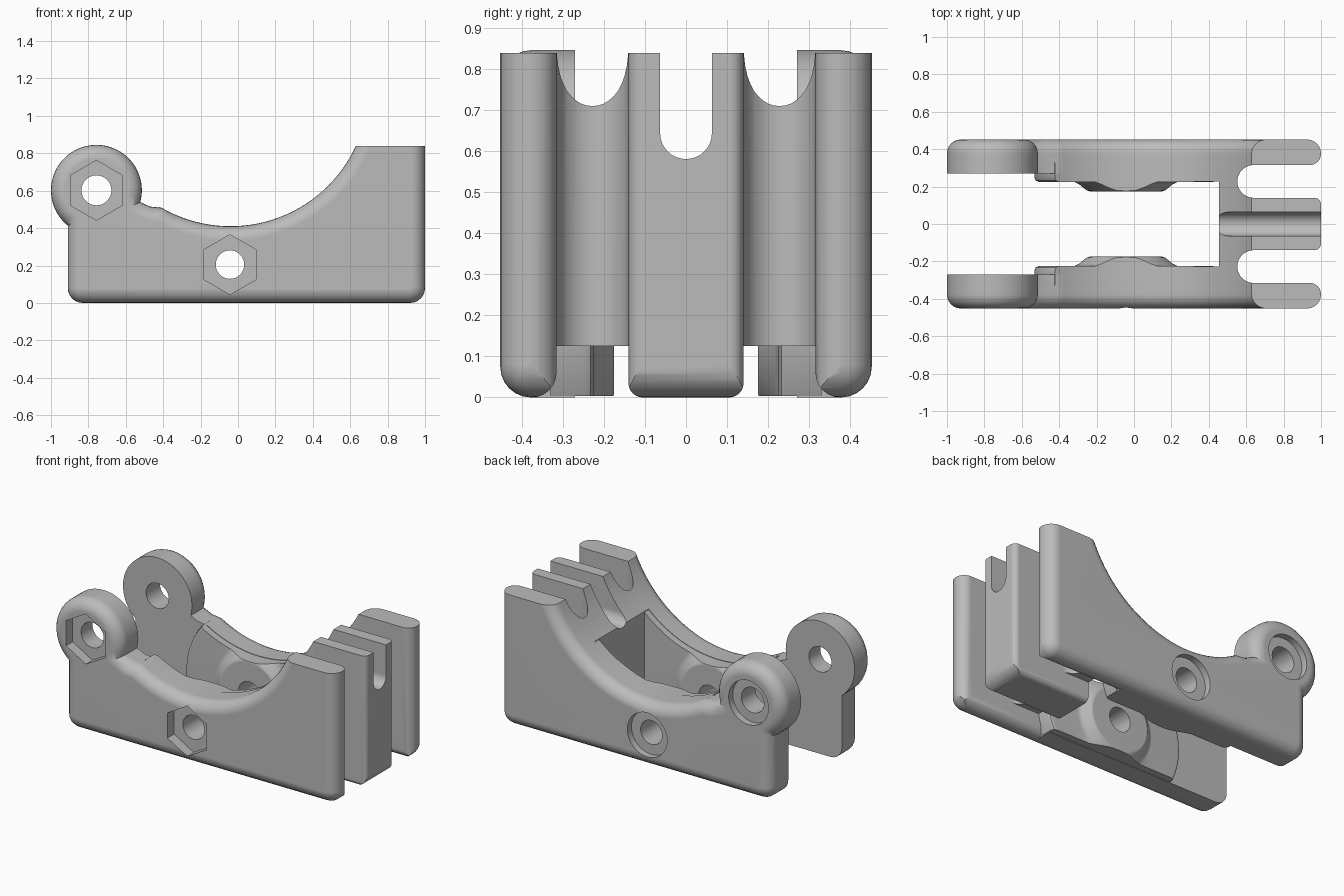
import bpy, bmesh
from math import sin, cos, radians

cube = bpy.data.objects.get("Cube")
if cube:
    bpy.data.objects.remove(cube, do_unlink=True)

grey = bpy.data.materials.new("plain_grey")
grey.use_nodes = True
grey.diffuse_color = (0.5, 0.5, 0.5, 1)
grey.node_tree.nodes["Principled BSDF"].inputs["Base Color"].default_value = (0.5, 0.5, 0.5, 1)

LUG, PIVOT = (-0.757, 0.602), (-0.043, 0.205)
SADDLE, SADDLE_R = (-0.04, 1.147), 0.737
OUT, INN, ROUND = 0.452, 0.27, 0.075
TOP = 0.838


def arc(c, r, a0, a1, n):
    """Points on an arc, angles in degrees."""
    steps = [radians(a0 + (a1 - a0) * i / n) for i in range(n + 1)]
    return [(c[0] + r * cos(a), c[1] + r * sin(a)) for a in steps]


def circle(c, r, n=64, start=0):
    return arc(c, r, start, start + 360, n)[:-1]


def inset(pts, d):
    """Offset a counter-clockwise outline inwards with mitred corners."""
    res = []
    for i, (x, y) in enumerate(pts):
        (px, py), (qx, qy) = pts[i - 1], pts[(i + 1) % len(pts)]
        l1 = ((x - px) ** 2 + (y - py) ** 2) ** 0.5
        l2 = ((qx - x) ** 2 + (qy - y) ** 2) ** 0.5
        n1 = ((py - y) / l1, (x - px) / l1)
        n2 = ((y - qy) / l2, (qx - x) / l2)
        k = d / max(0.3, 1 + n1[0] * n2[0] + n1[1] * n2[1])
        res.append((x + (n1[0] + n2[0]) * k, y + (n1[1] + n2[1]) * k))
    return res


def loft(name, rings, axis="y"):
    """Solid through (outline, position) rings stacked along an axis."""
    place = {"x": lambda u, v, w: (w, u, v),
             "y": lambda u, v, w: (u, w, v),
             "z": lambda u, v, w: (u, v, w)}[axis]
    bm = bmesh.new()
    loops = [[bm.verts.new(place(u, v, w)) for u, v in pts] for pts, w in rings]
    for a, b in zip(loops, loops[1:]):
        for i in range(len(a)):
            bm.faces.new((a[i - 1], a[i], b[i], b[i - 1]))
    bm.faces.new(loops[0])
    bm.faces.new(loops[-1])
    bmesh.ops.recalc_face_normals(bm, faces=bm.faces)
    mesh = bpy.data.meshes.new(name)
    bm.to_mesh(mesh)
    bm.free()
    ob = bpy.data.objects.new(name, mesh)
    bpy.context.collection.objects.link(ob)
    mesh.materials.append(grey)
    return ob


def prism(name, pts, w0, w1, axis="y"):
    return loft(name, [(pts, w0), (pts, w1)], axis)


def rect(u0, u1, v0, v1):
    return [(u0, v0), (u1, v0), (u1, v1), (u0, v1)]


def combine(ob, tool, op="DIFFERENCE"):
    """Apply a boolean and discard the tool."""
    mod = ob.modifiers.new("cut", "BOOLEAN")
    mod.operation, mod.solver, mod.object = op, "EXACT", tool
    bpy.context.view_layer.objects.active = ob
    bpy.ops.object.modifier_apply(modifier=mod.name)
    bpy.data.objects.remove(tool, do_unlink=True)


def saddle_arc(a0, a1):
    """Curved seat, angles measured from straight down."""
    return arc(SADDLE, SADDLE_R, a0 - 90, a1 - 90, (a1 - a0) // 3)


# Side plate outline: rounded base, curved seat, round lug
corner = 0.08
outline = (arc((-0.91 + corner, corner), corner, 180, 270, 6)
           + arc((1 - corner, corner), corner, 270, 360, 6)
           + [(1, SADDLE[1] - SADDLE_R * cos(radians(78)))]
           + saddle_arc(-30, 78)[::-1]
           + [(-0.47, 0.515)]
           + arc(LUG, 0.243, -15, 231, 48))


def side_plate(s):
    rings = [(outline, s * INN)]
    for i in range(7):
        a = radians(15 * i)
        rings.append((inset(outline, ROUND * (1 - cos(a))),
                      s * (OUT - ROUND + ROUND * sin(a))))
    return loft("side_plate", rings)


# End block joining the plates
seat = saddle_arc(42, 78)
block = ([(seat[0][0], 0)] + arc((1 - corner, corner), corner, 270, 360, 6)
         + [(1, seat[-1][1])] + seat[::-1])
body = prism("clamp_body", block, -0.3, 0.3)
for s in (-1, 1):
    combine(body, side_plate(s), "UNION")


# Slots between the prongs, with rounded mouths, as (depth, y) outlines
def mouth(end):
    plate_side = [(0.06 - 0.06 * cos(radians(a)), 0.375 - 0.06 * sin(radians(a)))
                  for a in range(0, 91, 15)]
    core_side = [(0.035 - 0.035 * sin(radians(a)), 0.105 + 0.035 * cos(radians(a)))
                 for a in range(0, 91, 15)]
    return [(-0.05, 0.375)] + plate_side + end + core_side + [(-0.05, 0.105)]


round_end = arc((0.36, 0.2275), 0.0875, 90, -90, 20)
flat_end = [(0.125, 0.315), (0.125, 0.14)]
for s in (-1, 1):
    slot = [(1 - d, s * y) for d, y in mouth(round_end)]
    combine(body, prism("slot", slot, -0.1, 1.2, "z"))
    passage = [(s * y, d) for d, y in mouth(flat_end)]
    combine(body, prism("passage", passage, 0.4, 1.1, "x"))

# Centre groove and flat prong tops
groove = arc((0, 0.643), 0.063, 180, 360, 16) + [(0.063, 1.2), (-0.063, 1.2)]
combine(body, prism("groove", groove, 0.3, 1.1, "x"))
combine(body, prism("top_trim", rect(0.3, 1.1, TOP, 1.3), -0.6, 0.6))

# Inner pads with a tapered boss around the pivot hole
pad_steps = [(0.195, 0.175), (0.21, 0.18), (0.25, 0.212), (0.275, 0.225),
             (0.465, 0.225), (0.483, 0.232), (0.49, 0.25), (0.49, 0.33)]
for s in (-1, 1):
    pad = loft("inner_pad", [(circle(PIVOT, r, 96), s * y) for r, y in pad_steps])
    fill = prism("pad_fill", rect(0.2, 0.5, 0.125, 1.0), s * 0.228, s * 0.31)
    combine(pad, fill, "UNION")
    combine(pad, prism("seat_cut", circle(SADDLE, SADDLE_R + 0.003, 120), -0.6, 0.6))
    combine(pad, prism("base_cut", rect(-1, 1, -0.6, 0.003), -0.6, 0.6))
    combine(body, pad, "UNION")

# Bolt holes, hexagonal nut pockets in front, round head recesses behind
for centre, r in ((LUG, 0.08), (PIVOT, 0.076)):
    combine(body, prism("bolt_hole", circle(centre, r, 48), -0.6, 0.6))
    combine(body, prism("nut_pocket", circle(centre, 0.16, 6, 30), -0.6, -0.385))
    combine(body, prism("head_recess", circle(centre, 0.14), 0.41, 0.6))

# Smooth shading with crisp edges
bpy.ops.object.select_all(action="DESELECT")
body.select_set(True)
bpy.context.view_layer.objects.active = body
bpy.ops.object.shade_smooth_by_angle(angle=radians(30))
weighted = body.modifiers.new("even_shading", "WEIGHTED_NORMAL")
weighted.keep_sharp = True
